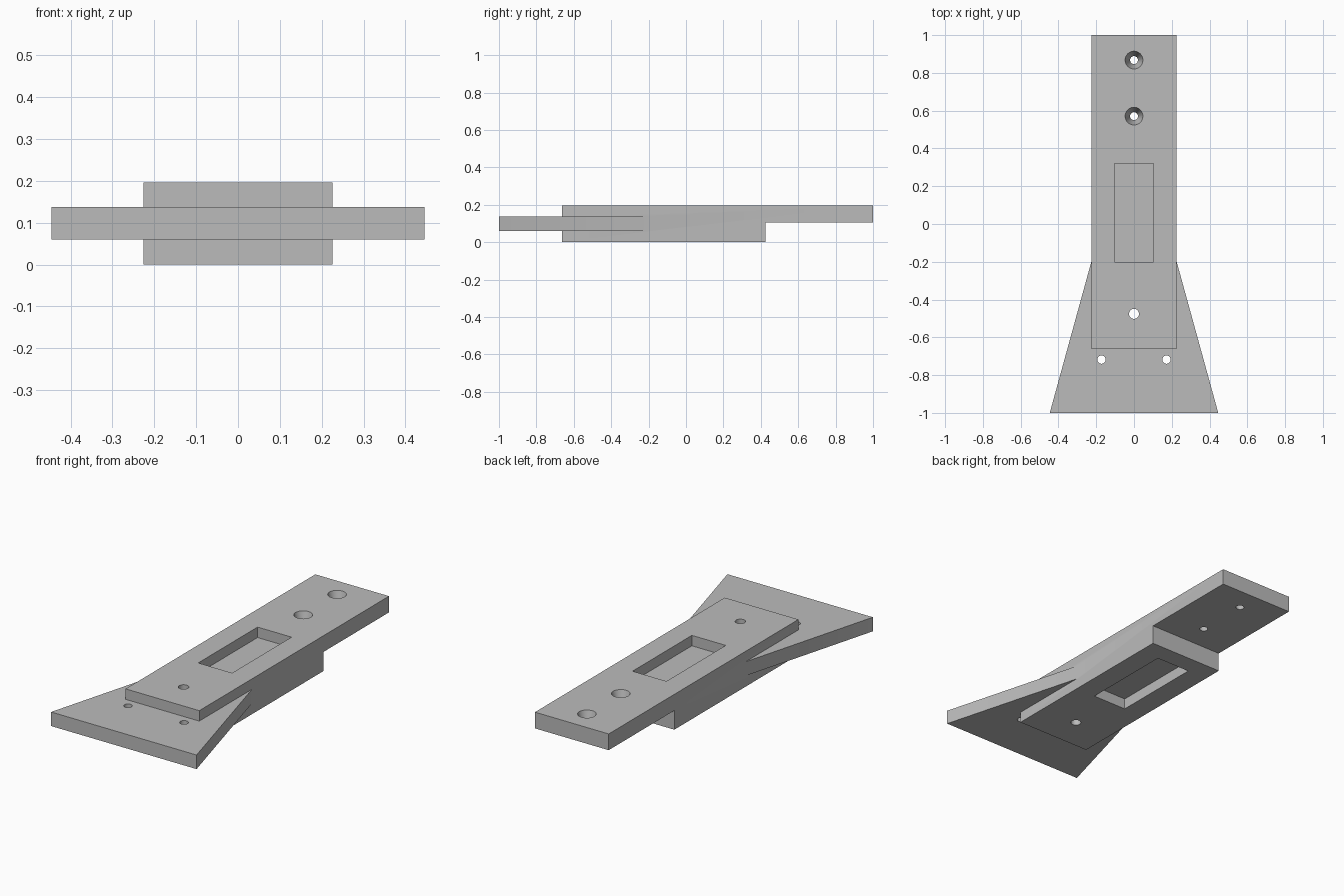
import bpy, bmesh, math
from mathutils import Matrix

if "Cube" in bpy.data.objects:
    bpy.data.objects.remove(bpy.data.objects["Cube"])

grey = bpy.data.materials.new("plain grey")
grey.diffuse_color = (0.5, 0.5, 0.5, 1)
grey.use_nodes = True
grey.node_tree.nodes["Principled BSDF"].inputs["Base Color"].default_value = grey.diffuse_color


def prism(name, points, direction):
    """Extrude a closed outline of 3D points along a direction."""
    bm = bmesh.new()
    face = bm.faces.new([bm.verts.new(p) for p in points])
    ext = bmesh.ops.extrude_face_region(bm, geom=[face])
    moved = [v for v in ext["geom"] if isinstance(v, bmesh.types.BMVert)]
    bmesh.ops.translate(bm, vec=direction, verts=moved)
    bmesh.ops.recalc_face_normals(bm, faces=bm.faces)
    return finish(name, bm)


def cone(name, x, y, z0, z1, r0, r1):
    """Upright cylinder or cone from z0 to z1."""
    bm = bmesh.new()
    bmesh.ops.create_cone(bm, cap_ends=True, segments=32, radius1=r0, radius2=r1,
                          depth=z1 - z0,
                          matrix=Matrix.Translation((x, y, (z0 + z1) / 2)))
    return finish(name, bm)


def finish(name, bm):
    mesh = bpy.data.meshes.new(name)
    bm.to_mesh(mesh)
    bm.free()
    mesh.materials.append(grey)
    ob = bpy.data.objects.new(name, mesh)
    bpy.context.collection.objects.link(ob)
    return ob


def combine(target, tool, operation):
    """Apply a boolean and remove the tool object."""
    mod = target.modifiers.new("combine", 'BOOLEAN')
    mod.operation, mod.solver, mod.object = operation, 'EXACT', tool
    bpy.context.view_layer.objects.active = target
    bpy.ops.object.modifier_apply(modifier=mod.name)
    bpy.data.objects.remove(tool)


W, TOP, STEP = 0.226, 0.196, 0.106      # bar half width, top, underside of tongue
LOW, HIGH = 0.06, 0.138                 # flared plate bottom and top

# Bar with a thinner tongue at the back
outline = [(-0.662, 0), (0.425, 0), (0.425, STEP), (1, STEP), (1, TOP), (-0.662, TOP)]
body = prism("bracket_body", [(-W, y, z) for y, z in outline], (2 * W, 0, 0))

# Flared plate, running a little way into the bar
flare = prism("flared_plate", [(-0.446, -1, LOW), (0.446, -1, LOW),
                               (0.215, -0.16, LOW), (-0.215, -0.16, LOW)],
              (0, 0, HIGH - LOW))
combine(body, flare, 'UNION')

# Matching pockets in the top and the underside
for z, depth in ((HIGH, 0.1), (-0.04, 0.1)):
    corners = [(-0.104, -0.2, z), (0.104, -0.2, z), (0.104, 0.32, z), (-0.104, 0.32, z)]
    combine(body, prism("pocket_cutter", corners, (0, 0, depth)), 'DIFFERENCE')

# Tapered screw holes in the tongue
for y in (0.868, 0.571):
    combine(body, cone("tapered_cutter", 0, y, STEP - 0.01, TOP + 0.01, 0.018, 0.05),
            'DIFFERENCE')

# Straight through holes
for x, y, r in ((0, -0.476, 0.0265), (-0.172, -0.718, 0.022), (0.172, -0.718, 0.022)):
    combine(body, cone("hole_cutter", x, y, -0.1, 0.3, r, r), 'DIFFERENCE')

# Round hole walls smooth, everything else sharp
bpy.ops.object.select_all(action='DESELECT')
body.select_set(True)
bpy.context.view_layer.objects.active = body
bpy.ops.object.shade_smooth_by_angle(angle=math.radians(30))
